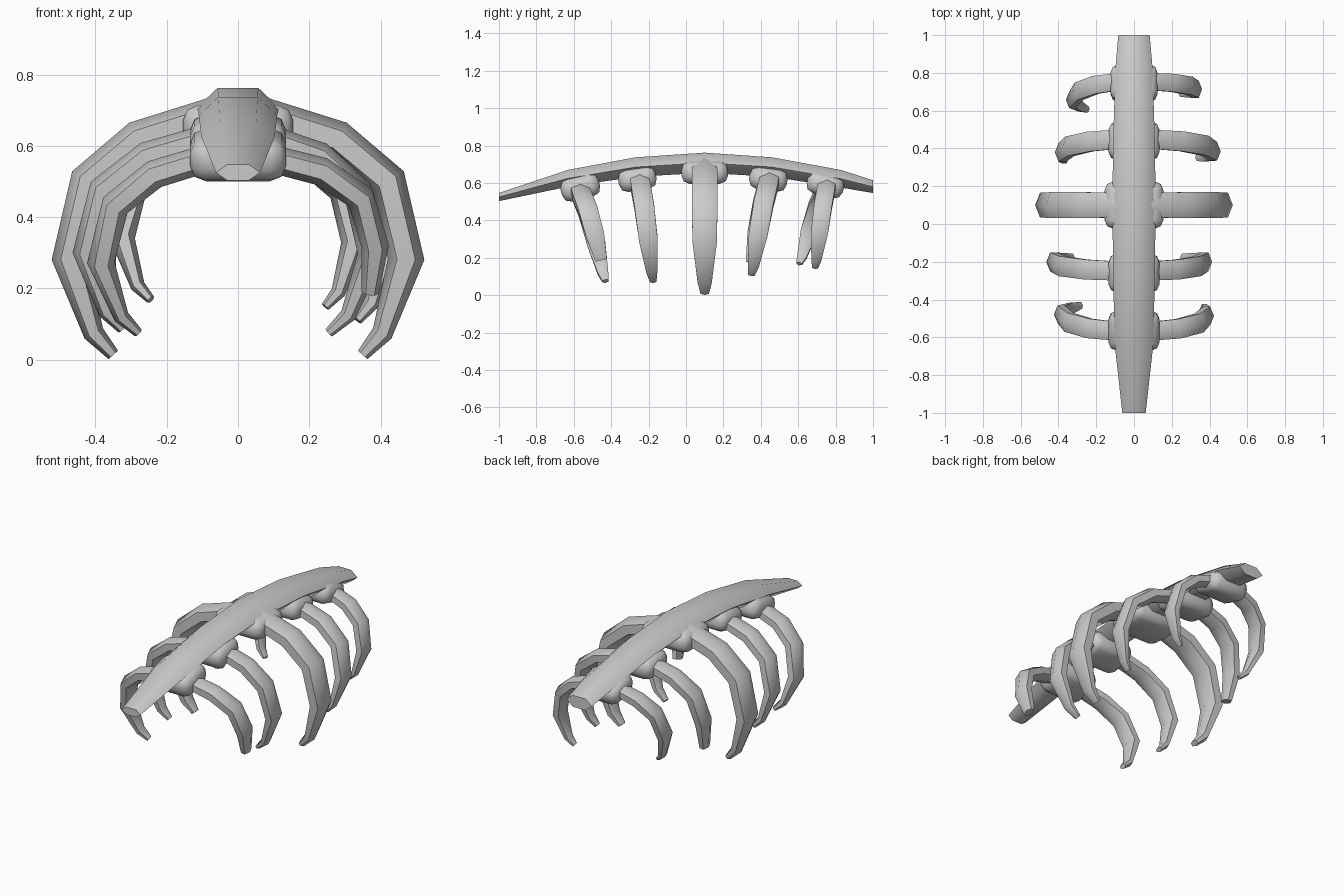
import bpy, bmesh, math
from mathutils import Vector

if "Cube" in bpy.data.objects:
    bpy.data.objects.remove(bpy.data.objects["Cube"])


def finish(name, bm, angle):
    bmesh.ops.recalc_face_normals(bm, faces=bm.faces)
    me = bpy.data.meshes.new(name)
    bm.to_mesh(me)
    bm.free()
    ob = bpy.data.objects.new(name, me)
    bpy.context.collection.objects.link(ob)
    bpy.ops.object.select_all(action='DESELECT')
    bpy.context.view_layer.objects.active = ob
    ob.select_set(True)
    bpy.ops.object.shade_smooth_by_angle(angle=math.radians(angle))
    return ob


def loft(name, rings, angle):
    """Skin closed rings of points into a capped tube."""
    bm = bmesh.new()
    loops = [[bm.verts.new(p) for p in ring] for ring in rings]
    n = len(loops[0])
    for a, b in zip(loops, loops[1:]):
        for i in range(n):
            j = (i + 1) % n
            bm.faces.new((a[i], a[j], b[j], b[i]))
    bm.faces.new(loops[0])
    bm.faces.new(loops[-1])
    return finish(name, bm, angle)


# Arched spine: y, centre z, half width, half height
spine = [(-1, .525, .062, .022), (-.63, .625, .103, .045), (-.27, .685, .11, .052),
         (.1, .708, .115, .054), (.46, .685, .11, .052), (.83, .622, .098, .047),
         (1, .58, .083, .034)]
hexagon = [(-1, 0), (-.5, 1), (.5, 1), (1, 0), (.5, -1), (-.5, -1)]
loft("spine", [[(w * a, y, z + h * b) for a, b in hexagon] for y, z, w, h in spine], 50)

# Rounded vertebra blocks under the spine: y, z, half sizes, tilt
blocks = [(-.565, .575, .135, .105, .062, 14), (-.26, .62, .135, .102, .06, 9),
          (.1, .655, .155, .125, .06, 0), (.44, .62, .135, .102, .06, -8),
          (.745, .588, .125, .1, .058, -15)]
for k, (y, z, sx, sy, sz, tilt) in enumerate(blocks):
    bm = bmesh.new()
    bmesh.ops.create_cube(bm, size=2)
    bmesh.ops.scale(bm, vec=(sx, sy, sz), verts=bm.verts)
    bmesh.ops.bevel(bm, geom=list(bm.edges), offset=.045, segments=2, profile=.5,
                    affect='EDGES')
    ob = finish("vertebra_%d" % (k + 1), bm, 60)
    ob.location = (0, y, z)
    ob.rotation_euler.x = math.radians(tilt)


# Curved ribs, hexagonal in section and tapering to the tip
def rib(name, side, y0, z0, reach, tip_x, tip_y, tip_z, size, broken):
    x0 = .07
    xs = [x0 + u * (reach - x0) for u in (0, .52, .87, 1)]
    xs += [tip_x + .45 * (reach - tip_x), tip_x]
    pts = [Vector((side * x, y0 + w * (tip_y - y0), z0 + v * (tip_z - z0)))
           for x, v, w in zip(xs, (0, .10, .275, .60, .91, 1), (0, .12, .35, .65, .9, 1))]
    radii = [.95, 1, 1, .95, .55, .33]
    if broken:
        pts, radii = pts[:5], radii[:4] + [.6]
    rings = []
    for i, p in enumerate(pts):
        a = (p - pts[max(i - 1, 0)]).normalized()
        b = (pts[min(i + 1, len(pts) - 1)] - p).normalized()
        t = (a + b).normalized()
        across = (Vector((0, 1, 0)) - t * t.y).normalized()
        out = across.cross(t)
        r = radii[i] * size
        rings.append([p + out * math.cos(q * math.pi / 3) * r * .78
                      + across * math.sin(q * math.pi / 3) * r * 1.15 for q in range(6)])
    loft(name, rings, 60)


# side, base y, base z, reach, tip x, tip y, tip z, size, broken tip
ribs = [(-1, -.57, .57, .385, .28, -.43, .075, .052, False),
        (1, -.57, .57, .385, .36, -.44, .15, .052, True),
        (-1, -.25, .625, .425, .325, -.175, .085, .053, False),
        (1, -.25, .625, .375, .255, -.175, .075, .053, False),
        (-1, .1, .685, .472, .35, .1, .013, .069, False),
        (1, .1, .685, .472, .35, .1, .013, .069, False),
        (-1, .45, .63, .38, .36, .34, .13, .053, True),
        (1, .45, .63, .42, .335, .35, .11, .053, False),
        (-1, .755, .595, .325, .245, .605, .168, .048, False),
        (1, .755, .595, .325, .245, .69, .148, .048, False)]
for k, r in enumerate(ribs):
    rib("%s_rib_%d" % ("left" if r[0] < 0 else "right", k // 2 + 1), *r)
